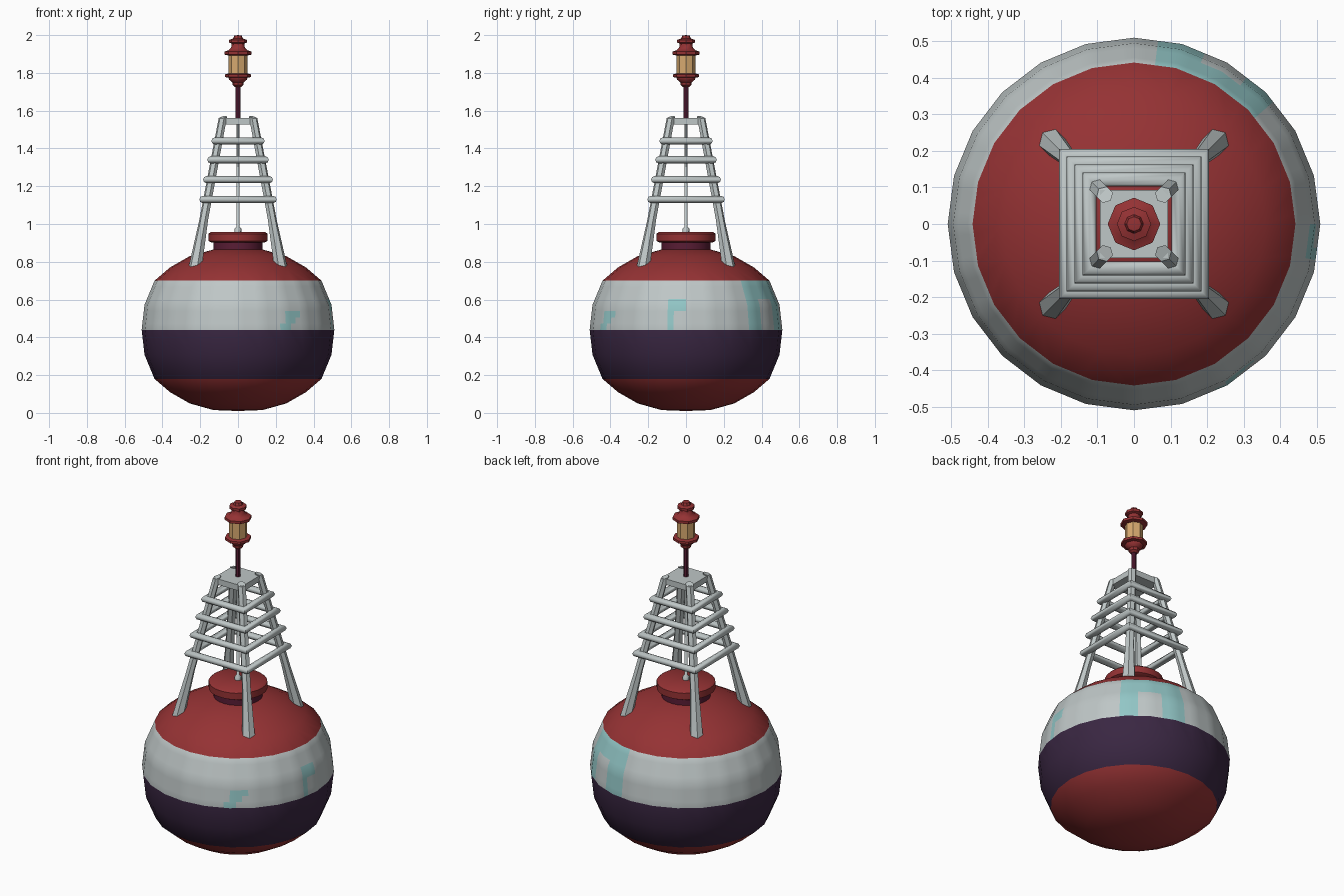
import bpy, bmesh, math
from mathutils import Vector

if "Cube" in bpy.data.objects:
    bpy.data.objects.remove(bpy.data.objects["Cube"])


def mat(name, rgb):
    m = bpy.data.materials.new(name)
    m.diffuse_color = (*rgb, 1)
    m.use_nodes = True
    m.node_tree.nodes["Principled BSDF"].inputs["Base Color"].default_value = m.diffuse_color
    return m


RED = mat("buoy red", (0.30, 0.032, 0.034))
GREY = mat("pale grey", (0.52, 0.57, 0.57))
PURPLE = mat("dark purple", (0.042, 0.020, 0.055))
TEAL = mat("worn teal", (0.29, 0.57, 0.57))
MAROON = mat("maroon", (0.10, 0.012, 0.035))
AMBER = mat("amber glass", (0.68, 0.40, 0.16))


def finish(name, bm, mats, angle=40):
    bmesh.ops.recalc_face_normals(bm, faces=bm.faces[:])
    me = bpy.data.meshes.new(name)
    bm.to_mesh(me)
    bm.free()
    for m in mats:
        me.materials.append(m)
    ob = bpy.data.objects.new(name, me)
    bpy.context.collection.objects.link(ob)
    bpy.ops.object.select_all(action='DESELECT')
    ob.select_set(True)
    bpy.context.view_layer.objects.active = ob
    bpy.ops.object.shade_smooth_by_angle(angle=math.radians(angle))
    return ob


def skin(bm, rings, closed=False, caps=True):
    """Join rings of vertices; a ring of one vertex is a pole."""
    pairs = list(zip(rings, rings[1:]))
    if closed:
        pairs.append((rings[-1], rings[0]))
    for a, b in pairs:
        n = max(len(a), len(b))
        for i in range(n):
            j = (i + 1) % n
            if len(a) == 1:
                bm.faces.new((a[0], b[i], b[j]))
            elif len(b) == 1:
                bm.faces.new((a[i], a[j], b[0]))
            else:
                bm.faces.new((a[i], a[j], b[j], b[i]))
    if caps and not closed:
        for r in (rings[0], rings[-1]):
            if len(r) > 2:
                bm.faces.new(r)


def lathe(profile, n):
    bm = bmesh.new()
    rings = []
    for r, z in profile:
        k = n if r > 0 else 1
        rings.append([bm.verts.new((r * math.cos(2 * math.pi * i / n),
                                    r * math.sin(2 * math.pi * i / n), z)) for i in range(k)])
    skin(bm, rings)
    return bm


# Float: flattened ball, banded by height, with worn paint patches
half = [(0.13, 0.425), (0.255, 0.39), (0.36, 0.33), (0.442, 0.26), (0.495, 0.132)]
prof = ([(0, 0.01)] + [(r, 0.44 - d) for r, d in half] + [(0.51, 0.44)]
        + [(r, 0.44 + d) for r, d in reversed(half)] + [(0, 0.87)])
bm = lathe(prof, 24)
band = [f for f in bm.faces if 0.44 < f.calc_center_median().z < 0.70]
bmesh.ops.subdivide_edges(bm, edges=list({e for f in band for e in f.edges}),
                          cuts=3, use_grid_fill=True)
for f in bm.faces:
    c = f.calc_center_median()
    a = math.degrees(math.atan2(c.y, c.x))
    if c.z > 0.70 or c.z < 0.18:
        f.material_index = 0
    elif c.z < 0.44:
        f.material_index = 2
    else:
        f.material_index = 1
        big = 41 < a < 82 and not (54 < a < 67 and 0.44 < c.z < 0.60)
        streak = abs(a + 58 - (c.z - 0.48) * 90) < 4 and c.z < 0.54
        dash = -12 < a < 0 and 0.53 < c.z < 0.59 or -12 < a < -8 and c.z < 0.59
        if big or streak or dash:
            f.material_index = 3
finish("float_body", bm, [RED, GREY, PURPLE, TEAL], 60)

# Hatch neck and lid on top of the float
finish("hatch_neck", lathe([(0.13, 0.84), (0.13, 0.915)], 24), [MAROON])
finish("hatch_lid", lathe([(0.14, 0.902), (0.156, 0.91), (0.156, 0.948),
                           (0.145, 0.957), (0, 0.958)], 24), [RED])


# Four tapered legs leaning inwards
def leg(sx, sy):
    bm = bmesh.new()
    rings = []
    for c, z, r in ((0.228, 0.765, 0.038), (0.182, 1.02, 0.025), (0.08, 1.565, 0.023)):
        rings.append([bm.verts.new((sx * (c + r * math.cos(t)), sy * (c + r * math.sin(t)),
                                    z - 0.25 * r * (math.cos(t) + math.sin(t))))
                      for t in [math.pi / 4 + k * math.pi / 3 for k in range(6)]])
    skin(bm, rings)
    finish("tower_leg", bm, [GREY])


for sx in (-1, 1):
    for sy in (-1, 1):
        leg(sx, sy)

# Square rail rings, mitred at the corners
for z, outer in ((1.13, 0.205), (1.235, 0.185), (1.34, 0.163), (1.44, 0.141)):
    bm = bmesh.new()
    r = 0.019
    rings = []
    for sx, sy in ((1, 1), (-1, 1), (-1, -1), (1, -1)):
        ring = []
        for k in range(8):
            t = 2 * math.pi * k / 8
            d = outer - r + r * math.cos(t)
            ring.append(bm.verts.new((sx * d, sy * d, z + r * math.sin(t))))
        rings.append(ring)
    skin(bm, rings, closed=True)
    finish("tower_rail", bm, [GREY], 50)

# Top plate between the legs
bm = bmesh.new()
bmesh.ops.create_cube(bm, size=1)
for v in bm.verts:
    v.co = Vector((v.co.x * 0.185, v.co.y * 0.185, 1.545 + v.co.z * 0.034))
finish("tower_top_plate", bm, [GREY])

# Central rod with its foot, and the lamp post
finish("centre_rod", lathe([(0.018, 0.95), (0.018, 0.975), (0.009, 0.985), (0.009, 1.54)], 8), [GREY])
finish("lamp_post", lathe([(0.014, 1.55), (0.014, 1.74)], 8), [MAROON])

# Lantern: base, glass and cap
finish("lantern_base", lathe([(0.016, 1.725), (0.028, 1.735), (0.03, 1.75), (0.048, 1.765),
                              (0.05, 1.775), (0.07, 1.778), (0.07, 1.792), (0.048, 1.797)], 8), [RED])
finish("lantern_glass", lathe([(0.049, 1.79), (0.049, 1.90)], 8), [AMBER])
finish("lantern_cap", lathe([(0.05, 1.892), (0.072, 1.897), (0.072, 1.912), (0.05, 1.92),
                             (0.036, 1.935), (0.033, 1.955), (0.047, 1.96), (0.047, 1.975),
                             (0.026, 1.982), (0.02, 1.997), (0, 2.0)], 8), [RED])
